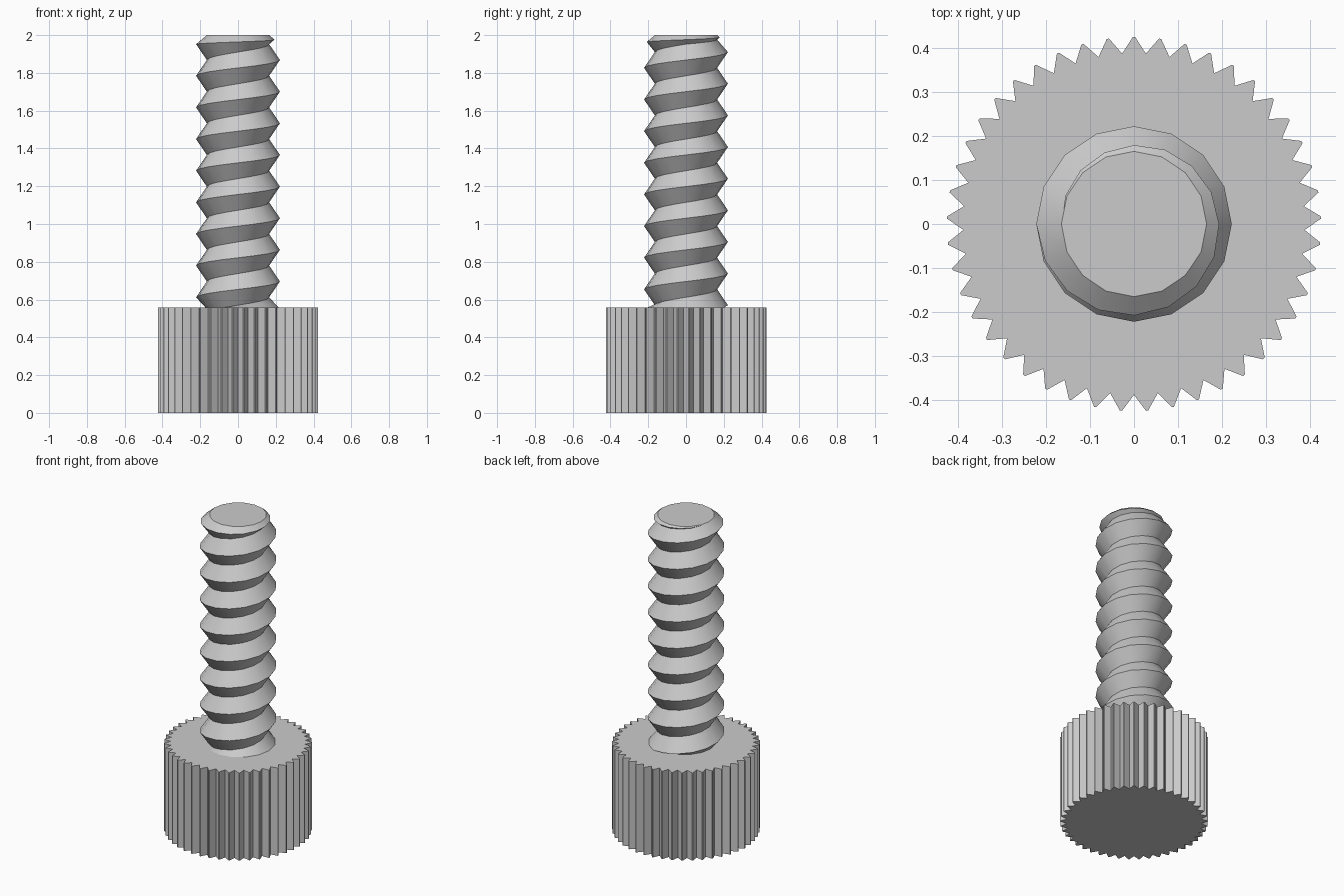
import bpy, bmesh
from math import cos, sin, tau, radians

cube = bpy.data.objects.get("Cube")
if cube:
    bpy.data.objects.remove(cube, do_unlink=True)

HEAD_TOP = 0.557
LENGTH = 2.0
TEETH = 45

steel = bpy.data.materials.new("grey_steel")
steel.use_nodes = True
GREY = (0.6, 0.6, 0.6, 1)
steel.diffuse_color = GREY
steel.node_tree.nodes["Principled BSDF"].inputs["Base Color"].default_value = GREY


def polar(r, a, z):
    return (r * cos(a), r * sin(a), z)


def finish(bm, name):
    bmesh.ops.remove_doubles(bm, verts=bm.verts, dist=0.0005)
    bmesh.ops.recalc_face_normals(bm, faces=bm.faces)
    mesh = bpy.data.meshes.new(name)
    bm.to_mesh(mesh)
    bm.free()
    mesh.materials.append(steel)
    obj = bpy.data.objects.new(name, mesh)
    bpy.context.collection.objects.link(obj)
    return obj


# Knurled head: a toothed outline pulled straight up
bm = bmesh.new()
outline = []
for i in range(TEETH):
    mid = tau / 4 + tau * i / TEETH
    for r, offset in ((0.425, -0.35), (0.425, 0.35), (0.388, 180 / TEETH)):
        outline.append(bm.verts.new(polar(r, mid + radians(offset), 0)))
base = bm.faces.new(outline)
top = bmesh.ops.extrude_face_region(bm, geom=[base], use_keep_orig=True)
bmesh.ops.translate(bm, vec=(0, 0, HEAD_TOP),
                    verts=[g for g in top["geom"] if isinstance(g, bmesh.types.BMVert)])
finish(bm, "knurled_head")

# Threaded shank: a helical crest and root, with the last turn fading out
SIDES = 16
PITCH = 0.1675
CREST, ROOT = 0.222, 0.165
CREST_END = 1.952          # height where the crest starts to fade
FLOOR = HEAD_TOP - 0.007   # thread starts just inside the head
last = 10 * SIDES          # step where the fade starts, on the right side

bm = bmesh.new()
crest, root = [], []
for k in range(last + SIDES + 1):
    angle = tau / 2 + tau * k / SIDES
    fade = max(0, (k - last) / SIDES)
    z = CREST_END + PITCH * (k - last) / SIDES
    if fade:
        z = CREST_END + (LENGTH - CREST_END) * fade
    radius = CREST + (ROOT - CREST) * fade
    crest.append(bm.verts.new(polar(radius, angle, max(z, FLOOR))))

    # the groove above the crest flattens into the end face
    zr = CREST_END + PITCH * ((k - last) / SIDES + 0.5)
    half = (k - last) / (SIDES / 2) + 1
    if half > 0:
        zr = CREST_END + (LENGTH - CREST_END) * min(half, 1)
    root.append(bm.verts.new(polar(ROOT, angle, max(zr, FLOOR))))

for k in range(last + SIDES):
    bm.faces.new((crest[k], crest[k + 1], root[k + 1], root[k]))
    if k < last:
        bm.faces.new((root[k], root[k + 1], crest[k + SIDES + 1], crest[k + SIDES]))

# drop the turns squashed flat inside the head, then close the end
flat = [f for f in bm.faces if all(v.co.z < FLOOR + 0.0001 for v in f.verts)]
bmesh.ops.delete(bm, geom=flat, context="FACES")
bmesh.ops.dissolve_degenerate(bm, dist=0.0001, edges=bm.edges)
bmesh.ops.remove_doubles(bm, verts=bm.verts, dist=0.0005)
bm.faces.new([bm.verts.new(polar(ROOT, tau * i / SIDES, LENGTH)) for i in range(SIDES)])
shank = finish(bm, "threaded_shank")

bpy.ops.object.select_all(action="DESELECT")
shank.select_set(True)
bpy.context.view_layer.objects.active = shank
bpy.ops.object.shade_smooth_by_angle(angle=radians(30))
